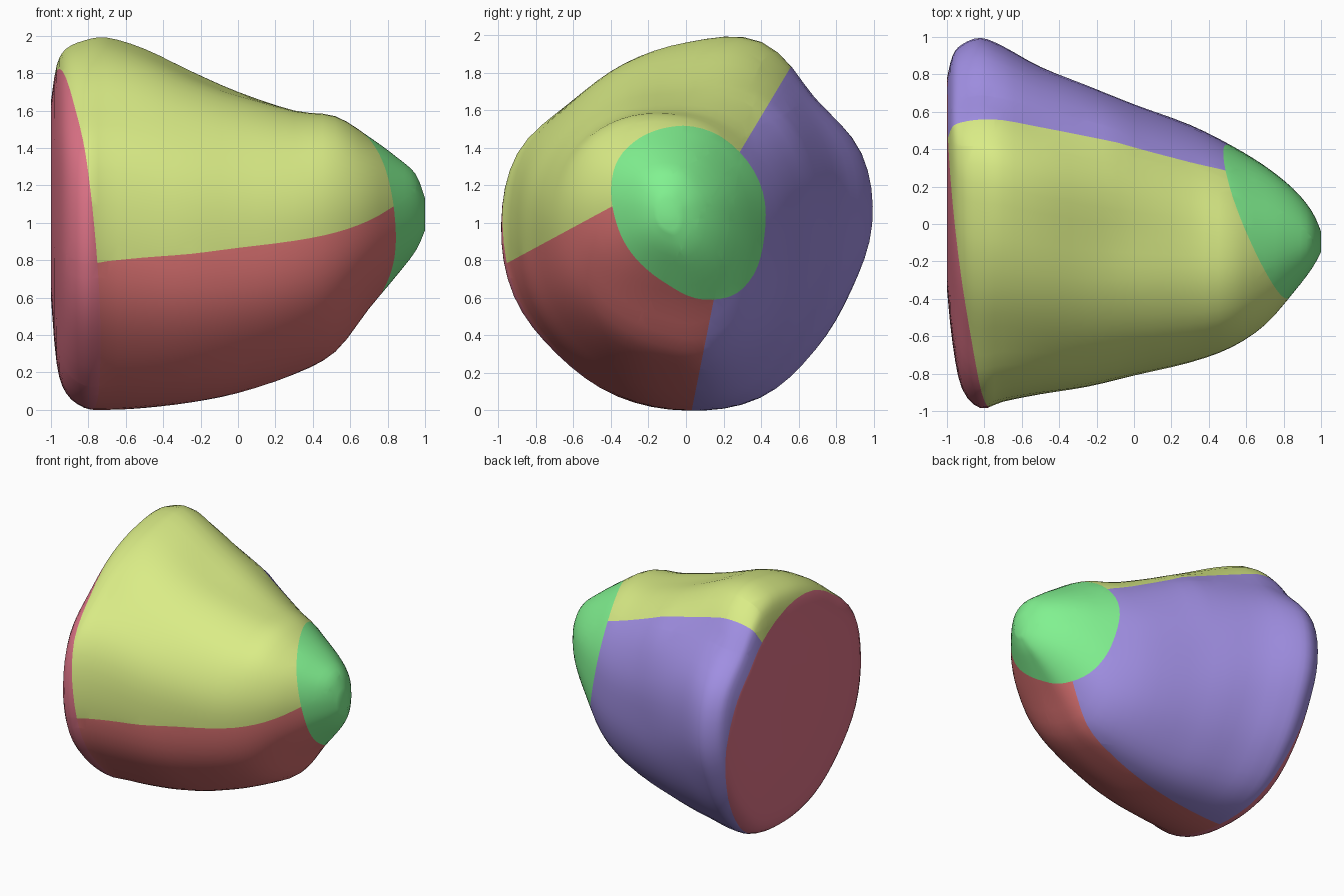
import bpy, bmesh
from math import pi, cos, sin
from mathutils import Vector

if "Cube" in bpy.data.objects:
    bpy.data.objects.remove(bpy.data.objects["Cube"])

# Radius every 22.5 degrees: back, middle and nose outlines (y-z plane)
RIM = [.98, 1.0, .96, 1.05, .97, .92, .91, .99, 1.0, 1.01, .99, 1.0, 1.0, 1.01, .96, .94]
MID = [.98, 1.05, 1.11, 1.07, .98, 1.0, 1.02, 1.03, .99, .98, .95, .95, .97, 1.03, 1.0, .98]
NOSE = [.99, 1.0, 1.0, 1.02, 1.04, 1.08, 1.11, 1.06, .98, .93, .89, .88, .93, 1.06, 1.08, 1.03]

# Cross-sections: x, y min, y max, z min, z max
SECTIONS = [
    (-1.0, -.35, .78, .60, 1.65), (-.97, -.64, .90, .25, 1.84),
    (-.92, -.88, .96, .09, 1.93), (-.82, -.985, .995, .01, 1.975),
    (-.70, -.95, .95, 0, 1.99), (-.50, -.91, .84, .01, 1.93),
    (-.25, -.87, .74, .04, 1.81), (0, -.81, .64, .09, 1.70),
    (.30, -.74, .53, .19, 1.60), (.52, -.66, .42, .31, 1.57),
    (.70, -.54, .31, .54, 1.46), (.85, -.37, .19, .72, 1.35),
    (.95, -.24, .07, .85, 1.26), (1.0, -.15, -.04, .96, 1.13)]
SIDES, STEPS = 64, 3


def spline(a, b, c, d, t):
    return b + .5 * t * (c - a + t * (2*a - 5*b + 4*c - d + t * (3*(b - c) + d - a)))


def outline(x):
    # Blended outline at x, scaled to fill a 0..1 box
    t = min(max((x + .75) / .65, 0), 1)
    s = min(max((x + .1) / .7, 0), 1)
    rad = [r + (m - r) * t + (n - m) * s for r, m, n in zip(RIM, MID, NOSE)]
    pts = []
    for k in range(SIDES):
        i, t = divmod(k * 16 / SIDES, 1)
        i = int(i)
        r = spline(rad[i-1], rad[i], rad[(i+1) % 16], rad[(i+2) % 16], t)
        pts.append((r * cos(2*pi*k/SIDES), r * sin(2*pi*k/SIDES)))
    lo = [min(p[j] for p in pts) for j in (0, 1)]
    hi = [max(p[j] for p in pts) for j in (0, 1)]
    return [[(p[j] - lo[j]) / (hi[j] - lo[j]) for j in (0, 1)] for p in pts]


# Loft the body through the sections
rows = []
last = len(SECTIONS) - 1
for i in range(last):
    quad = [SECTIONS[min(max(i + o, 0), last)] for o in (-1, 0, 1, 2)]
    for s in range(STEPS):
        rows.append([spline(*v, s / STEPS) for v in zip(*quad)])
rows.append(SECTIONS[-1])

bm = bmesh.new()
rings = []
for x, y0, y1, z0, z1 in rows:
    rings.append([bm.verts.new((x, y0 + u * (y1 - y0), z0 + v * (z1 - z0)))
                  for u, v in outline(x)])
for a, b in zip(rings, rings[1:]):
    for k in range(SIDES):
        m = (k + 1) % SIDES
        bm.faces.new((a[k], a[m], b[m], b[k]))
bm.faces.new(rings[0])
bm.faces.new(rings[-1])
bmesh.ops.recalc_face_normals(bm, faces=bm.faces)

# Region borders as planes: positive side is back cap, nose, upper, rear top, rear bottom
PLANES = [(Vector((-1, -.11, -.098)), .78), (Vector((1, .42, .2)), .885),
          (Vector((0, -.54, 1)), 1.30), (Vector((0, 1, -.6)), -.54),
          (Vector((0, 1, -.2)), .03)]
for n, d in PLANES:
    bmesh.ops.bisect_plane(bm, geom=bm.verts[:] + bm.edges[:] + bm.faces[:],
                           plane_co=n * d / n.length_squared, plane_no=n, dist=1e-4)

# Colour each region
for f in bm.faces:
    f.smooth = True
    c = f.calc_center_median()
    cap, nose, upper, rear_top, rear_low = [n.dot(c) > d for n, d in PLANES]
    if cap:
        f.material_index = 0
    elif nose:
        f.material_index = 1
    elif rear_top if c.z > 1.2 else rear_low:
        f.material_index = 2
    else:
        f.material_index = 3 if upper or c.z > 1.2 else 4

mesh = bpy.data.meshes.new("rounded_stone")
bm.to_mesh(mesh)
bm.free()
obj = bpy.data.objects.new("rounded_stone", mesh)
bpy.context.collection.objects.link(obj)
for name, col in (("back_cap", (.72, .17, .24)), ("nose", (.22, .88, .28)),
                  ("rear_side", (.36, .28, .78)), ("upper_side", (.70, .84, .24)),
                  ("lower_side", (.72, .17, .17))):
    mat = bpy.data.materials.new(name)
    mat.diffuse_color = (*col, 1)
    mat.use_nodes = True
    mat.node_tree.nodes["Principled BSDF"].inputs["Base Color"].default_value = mat.diffuse_color
    mesh.materials.append(mat)
